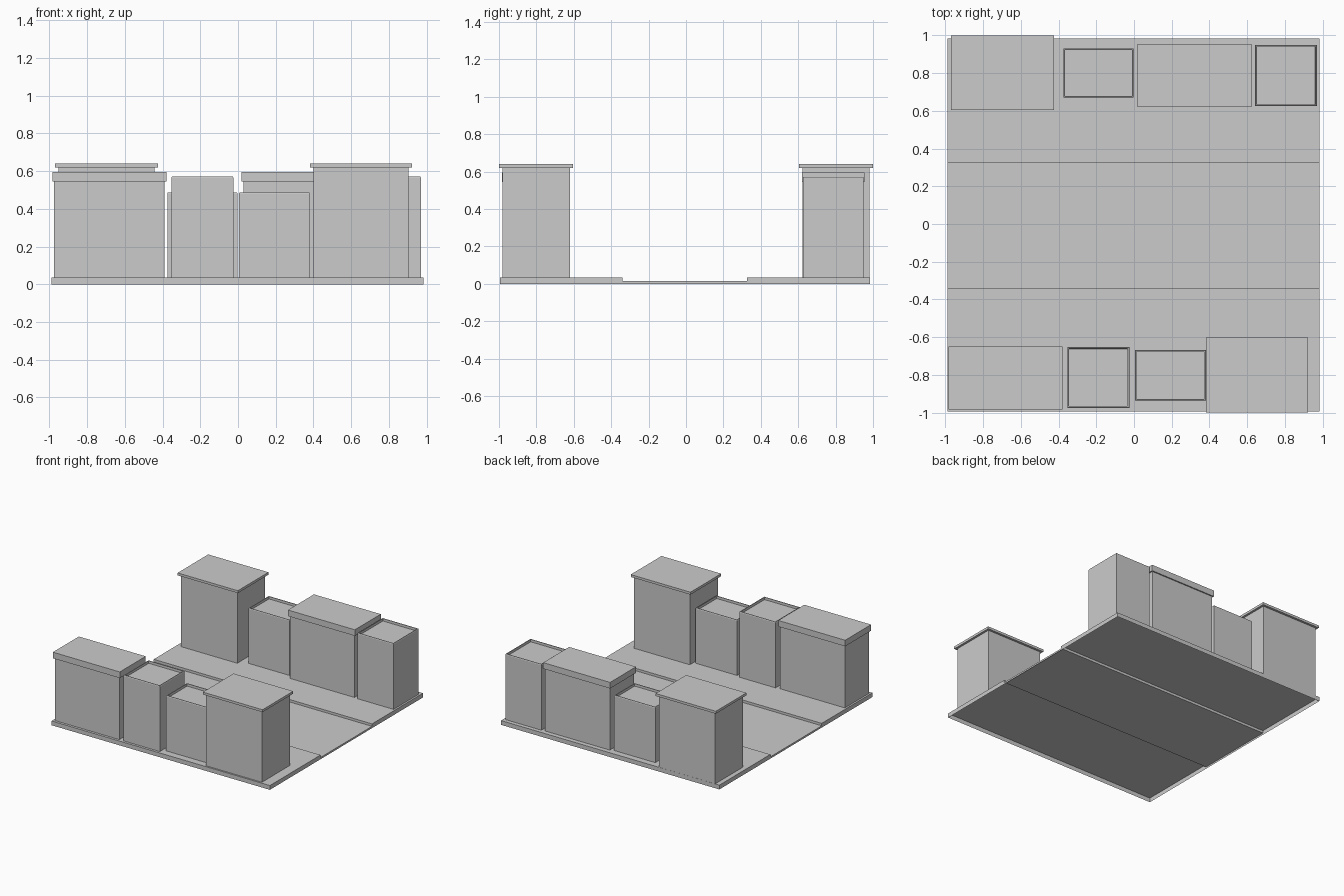
import bpy, bmesh

if "Cube" in bpy.data.objects:
    bpy.data.objects.remove(bpy.data.objects["Cube"])

GROUND = 0.035  # pavement height


def finish(bm, name):
    bmesh.ops.recalc_face_normals(bm, faces=bm.faces)
    me = bpy.data.meshes.new(name)
    bm.to_mesh(me)
    bm.free()
    ob = bpy.data.objects.new(name, me)
    bpy.context.collection.objects.link(ob)
    return ob


def box_bm(x0, x1, y0, y1, z0, z1):
    bm = bmesh.new()
    bmesh.ops.create_cube(bm, size=1)
    for v in bm.verts:
        v.co = (x1 if v.co.x > 0 else x0,
                y1 if v.co.y > 0 else y0,
                z1 if v.co.z > 0 else z0)
    return bm


def box(name, *dims):
    return finish(box_bm(*dims), name)


def slab_building(name, x0, x1, y0, y1, z_body, z_top, over):
    """Block with an overhanging flat roof; x/y are the roof extents."""
    box(name + "_body", x0 + over, x1 - over, y0 + over, y1 - over, GROUND, z_body)
    box(name + "_roof", x0, x1, y0, y1, z_body, z_top)


def parapet_building(name, x0, x1, y0, y1, z_top, rim=0.008, depth=0.02):
    """Block with a chamfered rim around a sunken roof."""
    bm = box_bm(x0, x1, y0, y1, GROUND, z_top - 0.006)
    top = max(bm.faces, key=lambda f: f.calc_center_median().z)
    # chamfer up, flat rim, then drop the roof
    for thick, dz in ((0.004, 0.006), (rim, 0.0), (0.0005, -depth)):
        bmesh.ops.inset_region(bm, faces=[top], thickness=thick)
        for v in top.verts:
            v.co.z += dz
    finish(bm, name)


# street shell: two raised pavements with a lower road, open underneath
profile = [(-0.995, 0), (-0.995, GROUND), (-0.34, GROUND), (-0.34, 0.015),
           (0.325, 0.015), (0.325, GROUND), (0.983, GROUND), (0.983, 0)]
bm = bmesh.new()
ends = [[bm.verts.new((x, y, z)) for y, z in profile] for x in (-0.99, 0.985)]
for i in range(len(profile) - 1):
    bm.faces.new((ends[0][i], ends[0][i + 1], ends[1][i + 1], ends[1][i]))
for e in ends:
    bm.faces.new(e)
finish(bm, "street_base")

# tall buildings with thin overhanging roofs
slab_building("tower_back", -0.97, -0.425, 0.605, 1.0, 0.62, 0.64, 0.018)
slab_building("tower_front", 0.382, 0.922, -1.0, -0.603, 0.62, 0.64, 0.018)

# wide buildings with thick roofs
slab_building("wide_back", 0.018, 0.623, 0.62, 0.955, 0.545, 0.595, 0.01)
slab_building("wide_front", -0.985, -0.38, -0.985, -0.65, 0.545, 0.595, 0.01)

# narrow buildings with sunken roofs
parapet_building("narrow_back", 0.643, 0.97, 0.625, 0.95, 0.572)
parapet_building("narrow_front", -0.353, -0.025, -0.975, -0.653, 0.572)

# low buildings with sunken roofs
parapet_building("low_back", -0.375, -0.002, 0.67, 0.932, 0.487)
parapet_building("low_front", 0.005, 0.381, -0.937, -0.668, 0.487)
